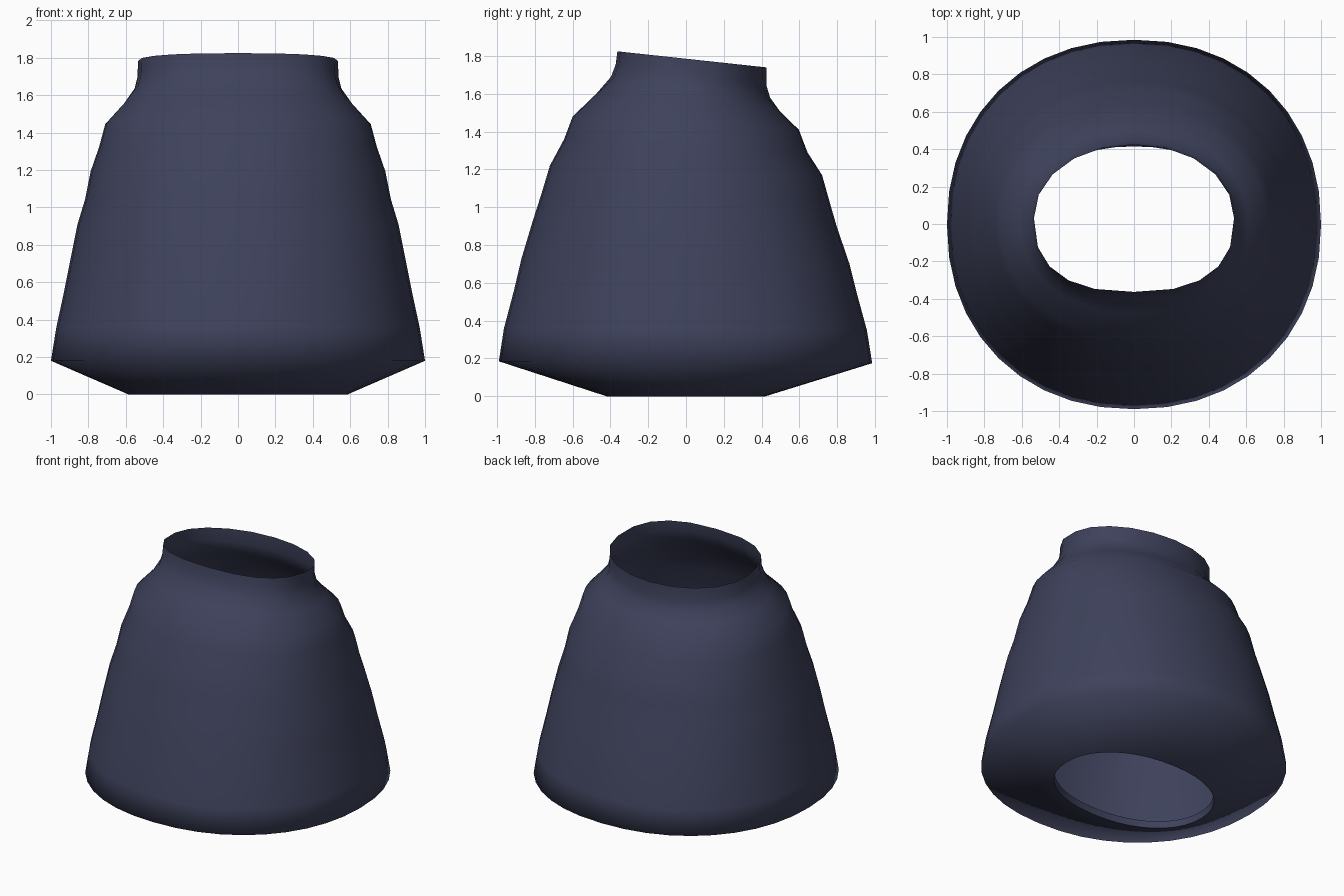
import bpy, bmesh, math

cube = bpy.data.objects.get("Cube")
if cube:
    bpy.data.objects.remove(cube, do_unlink=True)

SIDES = 40

# Cross-sections, bottom to top: front z, back z, half width, front y, back y
RINGS = [
    (0.05, 0.05, 0.58, -0.415, 0.415),    # inner lip
    (0.0, 0.0, 0.585, -0.42, 0.42),
    (0.185, 0.175, 1.0, -0.99, 0.985),    # widest rim
    (0.36, 0.35, 0.972, -0.963, 0.957),
    (0.56, 0.54, 0.93, -0.91, 0.905),
    (0.73, 0.70, 0.897, -0.87, 0.865),
    (0.93, 0.89, 0.858, -0.81, 0.80),
    (1.07, 1.02, 0.817, -0.765, 0.762),
    (1.22, 1.17, 0.787, -0.72, 0.72),
    (1.36, 1.29, 0.742, -0.645, 0.643),
    (1.48, 1.41, 0.71, -0.60, 0.597),
    (1.60, 1.51, 0.61, -0.475, 0.495),
    (1.69, 1.58, 0.553, -0.397, 0.445),   # neck
    (1.755, 1.64, 0.537, -0.372, 0.427),
    (1.825, 1.74, 0.535, -0.363, 0.425),
]


def rounded(value, power):
    return math.copysign(abs(value) ** (2 / power), value)


def ring_points(zf, zb, rx, yf, yb):
    """Tilted, slightly squared oval; the neck is coarser than the body."""
    neck = zf > 1.65
    mid, ry = (yf + yb) / 2, (yb - yf) / 2
    points = []
    for i in range(SIDES):
        a = math.tau * i / SIDES
        power = 2.15
        if neck:
            power = 2.5 if math.sin(a) < 0 else 2.05
        x = rx * rounded(math.cos(a), power)
        y = mid + ry * rounded(math.sin(a), power)
        points.append((x, y, zf + (zb - zf) * (y - yf) / (yb - yf)))
    if neck:
        for i in range(1, SIDES, 2):
            p, q = points[i - 1], points[(i + 1) % SIDES]
            points[i] = tuple((u + v) / 2 for u, v in zip(p, q))
    return points


# Cloth colour
cloth = bpy.data.materials.new("dark slate blue")
cloth.use_nodes = True
colour = (0.048, 0.054, 0.105, 1)
cloth.diffuse_color = colour
shader = cloth.node_tree.nodes["Principled BSDF"]
shader.inputs["Base Color"].default_value = colour
shader.inputs["Roughness"].default_value = 0.8

# Open shell lofted through the rings
bm = bmesh.new()
loops = [[bm.verts.new(p) for p in ring_points(*ring)] for ring in RINGS]
for low, high in zip(loops, loops[1:]):
    for i in range(SIDES):
        j = (i + 1) % SIDES
        bm.faces.new((low[i], low[j], high[j], high[i])).smooth = True

# Keep the lip crisp against the underside
for edge in bm.edges:
    if all(v in loops[1] for v in edge.verts):
        edge.smooth = False

mesh = bpy.data.meshes.new("flared_skirt")
bm.to_mesh(mesh)
bm.free()
mesh.materials.append(cloth)
skirt = bpy.data.objects.new("flared_skirt", mesh)
bpy.context.collection.objects.link(skirt)
